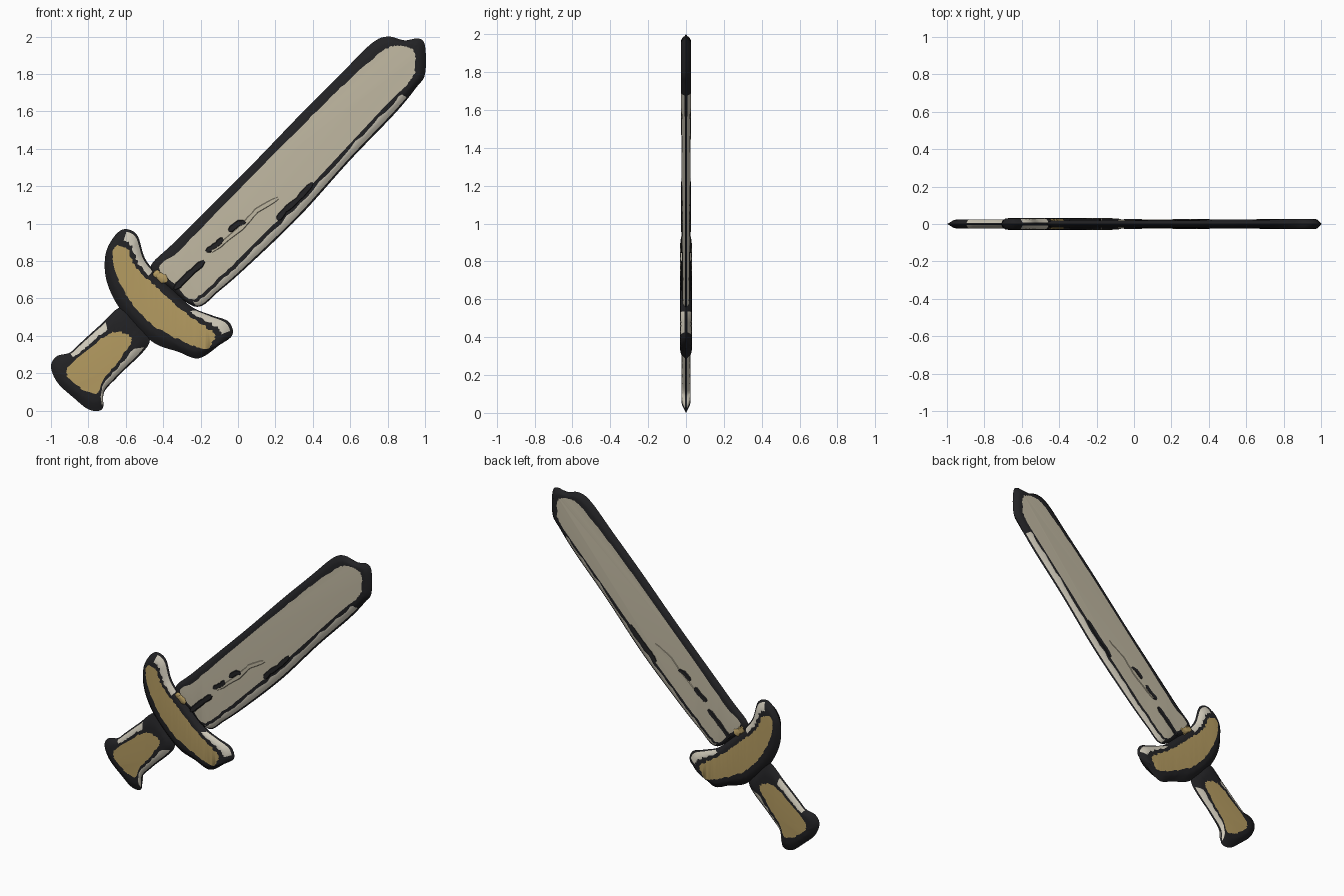
import bpy
import bmesh
import math
import random
from mathutils import Vector

random.seed(4)
if "Cube" in bpy.data.objects:
    bpy.data.objects.remove(bpy.data.objects["Cube"])


def material(name, color):
    mat = bpy.data.materials.new(name)
    mat.use_nodes = True
    mat.diffuse_color = (*color, 1)
    shader = next(n for n in mat.node_tree.nodes if n.type == 'BSDF_PRINCIPLED')
    shader.inputs["Base Color"].default_value = (*color, 1)
    shader.inputs["Roughness"].default_value = 0.8
    return mat


BLACK = material("ink_black", (0.016, 0.016, 0.018))
CREAM = material("blade_cream", (0.53, 0.48, 0.36))
PALE = material("rim_pale", (0.62, 0.58, 0.48))
GOLD = material("dull_gold", (0.46, 0.33, 0.12))


def finish(name, bm, mats):
    bmesh.ops.recalc_face_normals(bm, faces=bm.faces)
    mesh = bpy.data.meshes.new(name)
    bm.to_mesh(mesh)
    bm.free()
    for mat in mats:
        mesh.materials.append(mat)
    obj = bpy.data.objects.new(name, mesh)
    bpy.context.collection.objects.link(obj)
    bpy.ops.object.select_all(action='DESELECT')
    obj.select_set(True)
    bpy.context.view_layer.objects.active = obj
    bpy.ops.object.shade_smooth_by_angle(angle=math.radians(45))
    return obj


def spline(points, steps):
    """Closed smooth curve through the control points."""
    n, out = len(points), []
    for i in range(n):
        a, b, c, d = (Vector(points[(i + k) % n]) for k in (-1, 0, 1, 2))
        for s in range(steps):
            t = s / steps
            out.append(b + 0.5 * t * ((c - a) + t * ((2 * a - 5 * b + 4 * c - d)
                       + t * (3 * (b - c) + d - a))))
    return out


def slab(name, pairs, depth, face_mat, pale_spans, steps=8):
    """Flat body whose border runs from an outer outline to an inner one."""
    # each entry: outer x, outer z, inner x, inner z
    curve = spline(pairs, steps)
    n = len(curve)
    profile = [(0, 0), (0.15, 0.25), (0.4, 0.8), (0.65, 0.95), (1, 1)]
    wobble = [random.uniform(-0.09, 0.09) for _ in curve]
    bm = bmesh.new()
    shared = [bm.verts.new((p[0], 0, p[1])) for p in curve]
    caps = []
    for side in (-1, 1):
        ring = shared
        for band, (t, rise) in enumerate(profile[1:]):
            new = []
            for p, w in zip(curve, wobble):
                u = t + (w if band >= 2 else 0)
                x = p[0] + (p[2] - p[0]) * u
                z = p[1] + (p[3] - p[1]) * u
                new.append(bm.verts.new((x, side * depth(x) * rise, z)))
            for i in range(n):
                j = (i + 1) % n
                face = bm.faces.new((ring[i], ring[j], new[j], new[i]))
                pale = any(a <= i / steps < b for a, b in pale_spans)
                face.material_index = 1 if pale and band in (1, 2) else 0
            ring = new
        cap = bm.faces.new(ring)
        cap.material_index = 2
        caps.append(cap)
    bmesh.ops.triangulate(bm, faces=caps)
    return finish(name, bm, (BLACK, PALE, face_mat))


def stroke(name, path, width, y, mat):
    """Thin tapered ragged plate on both faces along a short path."""
    path = [Vector(p) for p in path]
    dense = []
    for a, b in zip(path, path[1:]):
        dense += [a.lerp(b, k / 4) for k in range(4)]
    dense.append(path[-1])
    across = (path[-1] - path[0]).normalized()
    across = Vector((-across.y, across.x))
    bm = bmesh.new()
    for side in (-1, 1):
        rows = []
        for i, p in enumerate(dense):
            taper = 0.4 if i in (0, len(dense) - 1) else random.uniform(0.75, 1.1)
            row = []
            for offset, lift in ((-1, -0.003), (-0.7, 0.003), (0.7, 0.003), (1, -0.003)):
                q = p + across * offset * taper * width / 2
                row.append(bm.verts.new((q.x, side * (y + lift), q.y)))
            rows.append(row)
        for r, s in zip(rows, rows[1:]):
            for k in range(3):
                bm.faces.new((r[k], r[k + 1], s[k + 1], s[k]))
    return finish(name, bm, (mat,))


# Blade: dark outline, pale lower rim, cream face
slab("blade", [
    (-.47, .76, -.42, .765), (-.32, .92, -.29, .88), (.06, 1.3, .095, 1.27),
    (.33, 1.58, .365, 1.545), (.54, 1.79, .575, 1.75), (.71, 1.96, .74, 1.9),
    (.8, 2, .82, 1.945), (.89, 1.98, .875, 1.95), (.965, 1.99, .925, 1.935),
    (1, 1.95, .945, 1.9), (1, 1.8, .945, 1.81), (.955, 1.73, .905, 1.745),
    (.84, 1.59, .785, 1.635), (.6, 1.34, .55, 1.385), (.33, 1.04, .28, 1.09),
    (.06, .78, .015, .825), (-.1, .64, -.135, .68), (-.22, .555, -.25, .595),
    (-.36, .65, -.34, .68),
], lambda x: 0.02 + 0.008 * max(0, x), CREAM, [(11.5, 17)])

# Guard: two upswept horns with pale inner edges
slab("guard", [
    (-.61, .97, -.63, .88), (-.54, .94, -.59, .86), (-.5, .82, -.55, .77),
    (-.44, .74, -.48, .7), (-.32, .62, -.39, .62), (-.24, .55, -.31, .545),
    (-.14, .51, -.23, .485), (-.05, .475, -.135, .42), (-.03, .405, -.13, .38),
    (-.1, .35, -.165, .33), (-.21, .28, -.245, .35), (-.32, .315, -.355, .4),
    (-.46, .37, -.485, .48), (-.62, .53, -.58, .59), (-.7, .685, -.64, .705),
    (-.71, .825, -.67, .825), (-.67, .92, -.66, .87),
], lambda x: 0.031, GOLD, [(0.2, 2.8), (5.2, 7.6)])

# Grip with flared pommel
slab("grip", [
    (-.62, .555, -.645, .42), (-.74, .455, -.71, .4), (-.85, .355, -.795, .33),
    (-.9, .31, -.87, .27), (-.97, .29, -.905, .23), (-1, .235, -.915, .19),
    (-.965, .15, -.875, .15), (-.88, .07, -.825, .11), (-.795, .005, -.77, .095),
    (-.725, .01, -.74, .115), (-.715, .1, -.72, .165), (-.635, .19, -.66, .24),
    (-.475, .36, -.59, .335), (-.53, .465, -.575, .395),
], lambda x: 0.025, GOLD, [(0.7, 2.9), (9, 11.8)])

# Painted fuller marks, crease and collar on the blade
marks = [
    [(-.34, .65), (-.26, .73), (-.18, .80)],
    [(-.17, .85), (-.11, .89), (-.08, .92)],
    [(-.05, .96), (.0, 1), (.04, 1.01)],
    [(.21, 1.02), (.25, 1.07), (.32, 1.13), (.4, 1.22)],
]
for number, path in enumerate(marks):
    stroke(f"fuller_mark_{number + 1}", path, 0.036, 0.0225, BLACK)
stroke("blade_crease", [(-.14, .85), (.02, .98), (.1, 1.07), (.22, 1.14)], 0.03, 0.0215, CREAM)
stroke("collar_spot", [(-.45, .74), (-.42, .72), (-.38, .69)], 0.05, 0.0225, GOLD)
